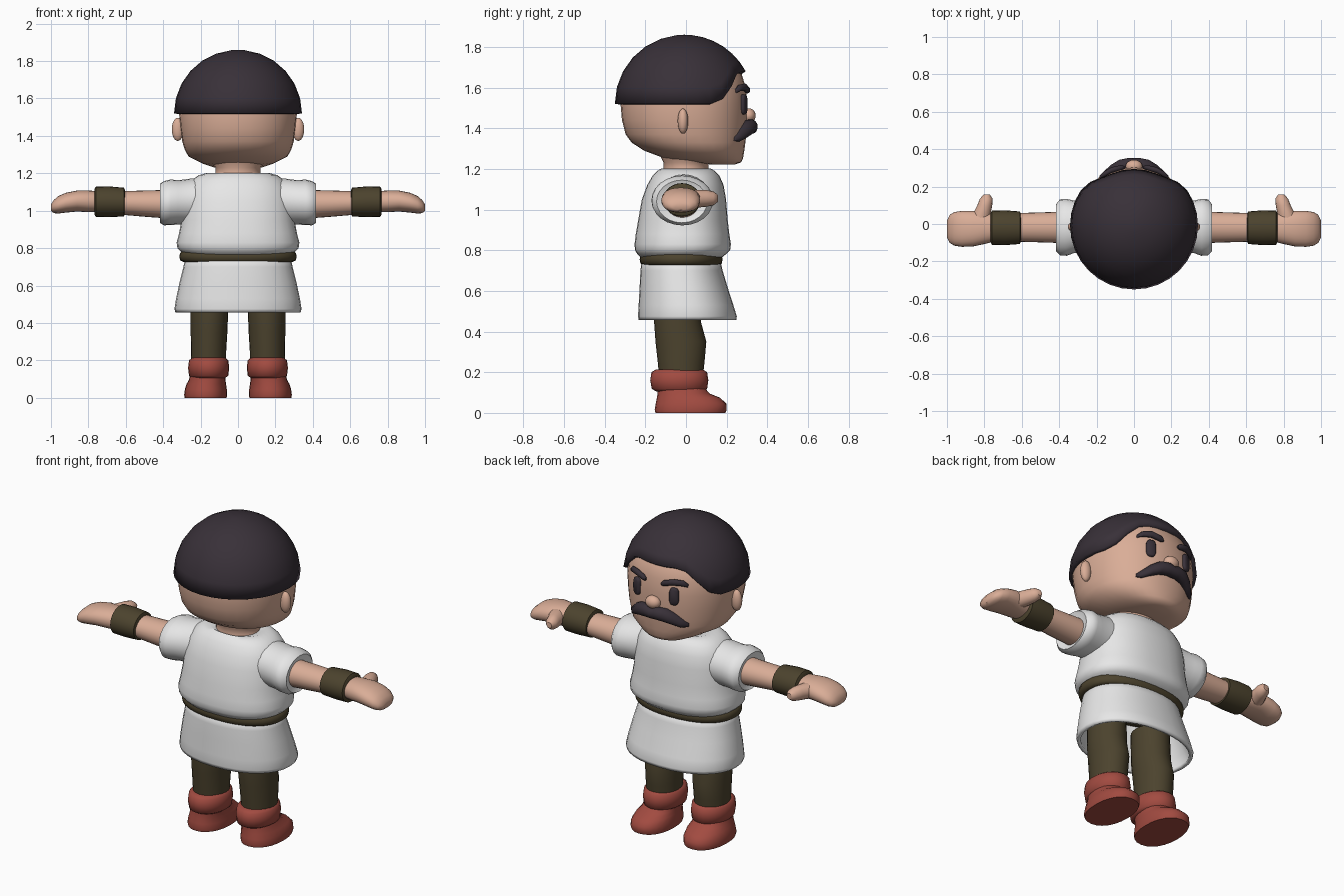
import bpy, bmesh, math
from mathutils import Matrix


def material(name, rgb):
    m = bpy.data.materials.new(name)
    m.diffuse_color = (*rgb, 1)
    return m


SKIN = material("skin", (0.70, 0.42, 0.31))
HAIR = material("dark hair", (0.040, 0.030, 0.040))
CLOTH = material("white cloth", (0.80, 0.80, 0.80))
OLIVE = material("olive leather", (0.072, 0.056, 0.027))
RED = material("red boots", (0.36, 0.070, 0.052))


def finish(name, bm, mat, mirror=False, move=None, angle=50):
    bmesh.ops.recalc_face_normals(bm, faces=bm.faces[:])
    if move:
        bm.transform(move)
    me = bpy.data.meshes.new(name)
    bm.to_mesh(me)
    bm.free()
    me.materials.append(mat)
    ob = bpy.data.objects.new(name, me)
    bpy.context.collection.objects.link(ob)
    bpy.ops.object.select_all(action='DESELECT')
    ob.select_set(True)
    bpy.context.view_layer.objects.active = ob
    bpy.ops.object.shade_smooth_by_angle(angle=math.radians(angle))
    if mirror:
        ob.modifiers.new("mirror", 'MIRROR')
    return ob


def bridge(bm, rings):
    n = len(rings[0])
    for r, s in zip(rings, rings[1:]):
        for i in range(n):
            bm.faces.new((r[i], r[(i + 1) % n], s[(i + 1) % n], s[i]))


def loft(name, axis, sections, mat, n=24, e=2.0, caps=True, **kw):
    """Sections are (position on axis, two centre values, two radii)."""
    bm = bmesh.new()
    rings = []
    for t, a, b, ra, rb in sections:
        ring = []
        for i in range(n):
            w = 2 * math.pi * i / n
            c, s = math.cos(w), math.sin(w)
            p = [a + ra * math.copysign(abs(c) ** (2 / e), c),
                 b + rb * math.copysign(abs(s) ** (2 / e), s)]
            p.insert("xyz".index(axis), t)
            ring.append(bm.verts.new(p))
        rings.append(ring)
    bridge(bm, rings)
    if caps:
        bm.faces.new(rings[0])
        bm.faces.new(rings[-1])
    return finish(name, bm, mat, **kw)


def ball(name, centre, radii, mat, turn=0, mirror=False):
    bm = bmesh.new()
    bmesh.ops.create_uvsphere(bm, u_segments=20, v_segments=12, radius=1)
    move = (Matrix.Translation(centre) @ Matrix.Rotation(math.radians(turn), 4, 'Z')
            @ Matrix.Diagonal((*radii, 1)))
    return finish(name, bm, mat, mirror, move)


# Head and neck (the face looks toward +y)
loft("head", 'z', [(1.222, 0, .18, .08, .06), (1.232, 0, .15, .13, .12), (1.25, 0, .09, .185, .19),
                   (1.29, 0, .04, .265, .247), (1.33, 0, .012, .286, .28), (1.37, 0, 0, .298, .297),
                   (1.44, 0, -.007, .308, .308), (1.52, 0, -.01, .315, .312), (1.60, 0, -.01, .308, .304),
                   (1.68, 0, -.01, .275, .28), (1.74, 0, -.01, .22, .22)], SKIN, n=32, e=2.15)
loft("neck", 'z', [(1.15, 0, 0, .14, .12), (1.20, 0, 0, .12, .11), (1.23, 0, 0, .12, .11),
                   (1.27, 0, .01, .15, .14)], SKIN)
ball("ear", (.322, -.015, 1.435), (.032, .026, .062), SKIN, mirror=True)
ball("nose", (0, .308, 1.462), (.045, .035, .036), SKIN)

# Hair dome whose lower edge rises over the face
bm = bmesh.new()
N, rows, rings = 32, 7, []
for k in range(rows):
    ring = []
    for i in range(N):
        az = 2 * math.pi * i / N
        off = math.degrees(min(az, 2 * math.pi - az))
        f = min(1, max(0, (66 - off) / 40))
        low = math.radians(28) * f * f * (3 - 2 * f)
        el = low + (math.radians(84) - low) * k / (rows - 1)
        r = .342 * math.cos(el)
        ring.append(bm.verts.new((r * math.sin(az), -.008 + r * math.cos(az), 1.52 + .34 * math.sin(el))))
    rings.append(ring)
bridge(bm, rings)
top = bm.verts.new((0, -.008, 1.86))
for i in range(N):
    bm.faces.new((rings[-1][i], rings[-1][(i + 1) % N], top))
hair = finish("hair", bm, HAIR)
shell = hair.modifiers.new("thickness", 'SOLIDIFY')
shell.thickness = .04
shell.offset = -1

# Face details
loft("eye", 'y', [(-.015, 0, 0, .027, .050), (.008, 0, 0, .027, .050), (.014, 0, 0, .021, .043)],
     HAIR, e=3, mirror=True,
     move=Matrix.Translation((.12, .282, 1.517)) @ Matrix.Rotation(math.radians(-21), 4, 'Z'))
loft("eyebrow", 'x', [(.05, .302, 1.582, .006, .008), (.065, .302, 1.588, .014, .017),
                      (.12, .288, 1.602, .016, .018), (.165, .264, 1.598, .015, .016),
                      (.185, .248, 1.584, .008, .010)], HAIR, n=12, mirror=True)
m = [(.03, .318, 1.408, .035, .036), (.08, .305, 1.403, .038, .038), (.125, .282, 1.382, .033, .033),
     (.16, .258, 1.358, .024, .024), (.185, .24, 1.348, .010, .010)]
loft("moustache", 'x', [(-s[0], *s[1:]) for s in reversed(m)] + [(0, .318, 1.402, .034, .031)] + m,
     HAIR, n=14)

# Tunic: blouse, hollow skirt, belt and sleeves
loft("blouse", 'z', [(.755, 0, -.025, .27, .19), (.785, 0, -.02, .310, .222), (.80, 0, -.017, .324, .234),
                     (.83, 0, -.016, .328, .237), (.88, 0, -.017, .315, .230), (.95, 0, -.015, .303, .220),
                     (1.05, 0, -.01, .295, .207), (1.12, 0, -.003, .275, .188), (1.165, 0, 0, .245, .165),
                     (1.19, 0, 0, .21, .142), (1.203, 0, 0, .16, .12), (1.195, 0, 0, .13, .11)],
     CLOTH, n=32, e=2.3)
skirt = loft("skirt", 'z', [(.457, 0, .007, .335, .240), (.475, 0, .007, .340, .243), (.53, 0, 0, .331, .233),
                            (.62, 0, -.012, .312, .216), (.70, 0, -.022, .292, .202),
                            (.76, 0, -.025, .280, .192)], CLOTH, n=32, e=2.2, caps=False)
hem = skirt.modifiers.new("thickness", 'SOLIDIFY')
hem.thickness = .02
hem.offset = -1
loft("belt", 'z', [(.727, 0, -.024, .295, .19), (.735, 0, -.024, .309, .2), (.755, 0, -.024, .314, .204),
                   (.775, 0, -.024, .309, .2), (.785, 0, -.024, .295, .19)], OLIVE, n=32, e=2.2)
loft("sleeve", 'x', [(.16, -.01, 1.05, .13, .12), (.25, -.012, 1.05, .135, .122), (.32, -.015, 1.045, .14, .118),
                     (.36, -.018, 1.045, .152, .122), (.395, -.018, 1.04, .150, .118),
                     (.418, -.02, 1.04, .125, .105), (.405, -.02, 1.035, .09, .08)], CLOTH, mirror=True)

# Arms, wrist cuffs and hands
loft("forearm", 'x', [(.38, -.018, 1.035, .084, .076), (.5, -.018, 1.038, .08, .07),
                      (.64, -.018, 1.042, .076, .062)], SKIN, mirror=True)
loft("wrist_cuff", 'x', [(.605, -.02, 1.046, .07, .065), (.61, -.02, 1.046, .087, .077),
                         (.69, -.02, 1.048, .093, .082), (.76, -.02, 1.048, .091, .081),
                         (.768, -.02, 1.048, .075, .068)], OLIVE, mirror=True)
loft("hand", 'x', [(.74, -.02, 1.048, .072, .056), (.80, -.022, 1.05, .085, .058), (.86, -.025, 1.052, .095, .056),
                   (.92, -.026, 1.043, .096, .053), (.96, -.026, 1.032, .09, .047),
                   (.985, -.026, 1.022, .075, .035), (1.0, -.026, 1.017, .045, .018)],
     SKIN, e=2.2, mirror=True)
loft("thumb", 'y', [(-.01, .83, 1.05, .055, .045), (.05, .815, 1.053, .048, .044), (.10, .798, 1.055, .04, .041),
                    (.135, .79, 1.055, .034, .034), (.157, .787, 1.055, .017, .017)],
     SKIN, n=16, mirror=True)

# Legs and boots
loft("leg", 'z', [(.15, .157, -.025, .092, .105), (.25, .157, -.024, .094, .115), (.35, .155, -.025, .098, .125),
                  (.45, .153, -.042, .1, .115), (.62, .15, -.045, .1, .11)], OLIVE, mirror=True)
loft("boot_cuff", 'z', [(.105, .157, -.03, .088, .115), (.118, .157, -.032, .105, .136),
                        (.16, .157, -.033, .110, .143), (.20, .157, -.033, .105, .137),
                        (.214, .157, -.033, .088, .115)], RED, mirror=True)
loft("boot", 'z', [(0, .173, .022, .112, .172), (.015, .173, .023, .115, .177), (.045, .172, .025, .112, .174),
                   (.075, .169, .012, .105, .155), (.095, .165, -.012, .098, .128),
                   (.13, .16, -.025, .094, .112)], RED, e=2.2, mirror=True)
